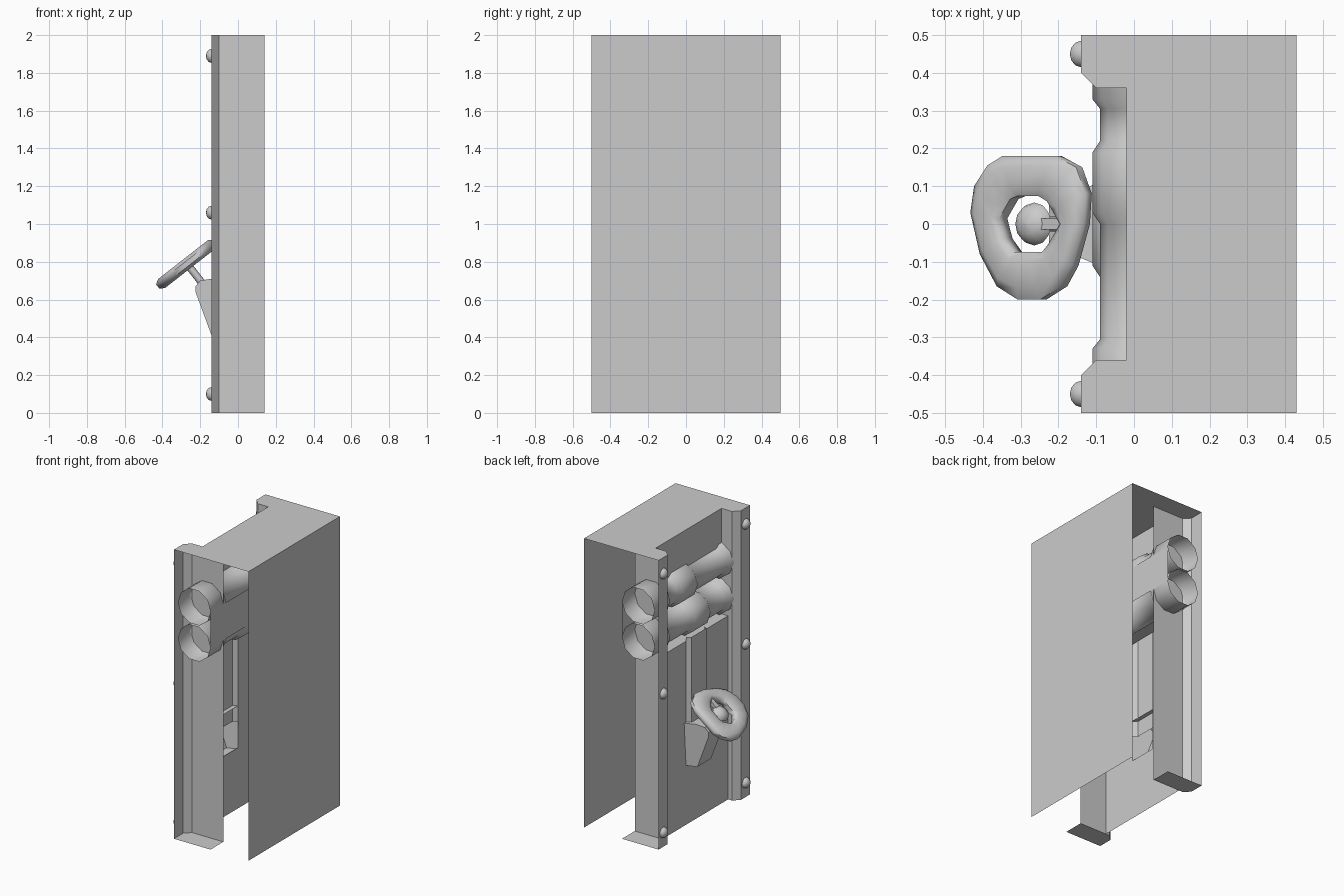
import bpy, bmesh, math
from mathutils import Vector, Matrix

if "Cube" in bpy.data.objects:
    bpy.data.objects.remove(bpy.data.objects["Cube"])


def make(name, verts, faces, smooth=None):
    me = bpy.data.meshes.new(name)
    me.from_pydata([tuple(v) for v in verts], [], faces)
    me.update()
    ob = bpy.data.objects.new(name, me)
    bpy.context.collection.objects.link(ob)
    if smooth:
        bpy.ops.object.select_all(action='DESELECT')
        ob.select_set(True)
        bpy.context.view_layer.objects.active = ob
        bpy.ops.object.shade_smooth_by_angle(angle=math.radians(smooth))
    return ob


def loft(name, rings, smooth=None, closed=True, loop=False, cap_first=False, cap_last=False):
    n = len(rings[0])
    verts = [v for r in rings for v in r]
    faces = []
    for i in range(len(rings) - (0 if loop else 1)):
        a, b = i * n, (i + 1) % len(rings) * n
        for j in range(n if closed else n - 1):
            k = (j + 1) % n
            faces.append((a + j, a + k, b + k, b + j))
    if cap_first:
        faces.append(tuple(range(n)))
    if cap_last:
        faces.append(tuple(range(len(verts) - n, len(verts))))
    return make(name, verts, faces, smooth)


def dome(name, loc, direction, r, squash=1.0, segs=10):
    rings = []
    rot = Vector((0, 0, 1)).rotation_difference(Vector(direction)).to_matrix()
    for t in (0, 30, 60, 88):
        t = math.radians(t)
        rings.append([Vector(loc) + rot @ Vector((r * math.cos(t) * math.cos(a), r * math.cos(t) * math.sin(a),
                      r * squash * math.sin(t))) for a in (2 * math.pi * i / segs for i in range(segs))])
    return loft(name, rings, 50, cap_last=True)


# Open shell: roof with corner tabs, and rear wall
half = [(-0.02, 0.36), (-0.10, 0.36), (-0.14, 0.40), (-0.14, 0.5), (0.43, 0.5)]
roof = half + [(x, -y) for x, y in reversed(half)]
make("roof", [(x, y, 2) for x, y in roof], [tuple(range(len(roof)))])
make("rear_wall", [(0.43, -0.5, 0), (0.43, 0.5, 0), (0.43, 0.5, 2), (0.43, -0.5, 2)], [(0, 1, 2, 3)])

# Side posts with foot plates and domed bolts
for s, side in ((1, "left"), (-1, "right")):
    prof = [(-0.14, 0.5 * s), (-0.14, 0.40 * s), (-0.10, 0.36 * s), (0.14, 0.36 * s)]
    loft(side + "_post", [[(x, y, z) for x, y in prof] for z in (0, 2)], closed=False)
    make(side + "_foot", [(x, y, 0) for x, y in prof + [(0.14, 0.5 * s)]], [(0, 1, 2, 3, 4)])
    for i, z in enumerate((0.10, 1.06, 1.89)):
        dome(f"{side}_bolt_{i}", (-0.14, 0.45 * s, z), (-1, 0, 0), 0.037, 0.8)

# Front panels: upper strip, and lower panel with a central opening
make("upper_panel", [(-0.02, -0.36, 1.72), (-0.02, 0.36, 1.72), (-0.02, 0.36, 2), (-0.02, -0.36, 2)], [(0, 1, 2, 3)])
for name, y0, y1, z0, z1 in (("panel_a", -0.36, -0.1, 0, 1.27), ("panel_b", 0.1, 0.36, 0, 1.27),
                             ("panel_c", -0.1, 0.1, 0, 0.42)):
    make("lower_" + name, [(-0.07, y0, z0), (-0.07, y1, z0), (-0.07, y1, z1), (-0.07, y0, z1)], [(0, 1, 2, 3)])
make("ledge", [(-0.07, -0.36, 1.27), (-0.07, 0.36, 1.27), (0.015, 0.36, 1.27), (0.015, -0.36, 1.27)], [(0, 1, 2, 3)])

# Raised central channel, open at the rear
chan = [(-0.07, -0.1), (-0.1, -0.08), (-0.1, 0.08), (-0.07, 0.1)]
loft("channel", [[(x, y, z) for x, y in chan] for z in (0.6, 1.3)], closed=False)

# Pair of horizontal stepped tubes with open ends, and the web behind them
for name, z0, c in (("upper_tube", 1.645, 0.11), ("lower_tube", 1.395, -0.03)):
    steps = [(-0.5, 0.125), (-0.33, 0.125), (-0.305, 0.105), (c - 0.11, 0.105), (c - 0.08, 0.125),
             (c + 0.08, 0.125), (c + 0.11, 0.105), (0.305, 0.105), (0.33, 0.125), (0.5, 0.125)]
    rings = [[(0.015 + r * math.cos(a), y, z0 + r * math.sin(a)) for a in (math.pi * i / 5 for i in range(10))]
             for y, r in steps]
    loft(name, rings, 40)
make("tube_web", [(0.14, -0.5, 1.395), (0.14, 0.5, 1.395), (0.14, 0.5, 1.645), (0.14, -0.5, 1.645)], [(0, 1, 2, 3)])

# Wedge-shaped steering bracket, open at the rear
wedge = [(-0.07, 0.41, 0.10), (-0.14, 0.41, 0.075), (-0.225, 0.64, 0.075), (-0.225, 0.67, 0.075),
         (-0.20, 0.70, 0.08), (-0.14, 0.71, 0.09), (-0.07, 0.71, 0.12)]
n = len(wedge)
verts = [(x, s * w, z) for s in (-1, 1) for x, z, w in wedge]
faces = [(i, i + 1, n + i + 1, n + i) for i in range(n - 1)] + [tuple(range(n)), tuple(range(n, 2 * n))]
make("bracket", verts, faces, 25)

# Steering wheel: rounded triangular ring with hexagonal opening, tilted
centre = Vector((-0.27, 0, 0.79))
slope = math.radians(38)
outline = [(-.155, .03), (-.145, .1), (-.11, .155), (-.07, .18), (.07, .18), (.125, .15), (.15, .08), (.145, 0),
           (.115, -.11), (.085, -.165), (.03, -.2), (-.03, -.2), (-.085, -.165), (-.13, -.08)]
section = [(0, -.6), (0, .6), (.2, 1), (.75, 1), (1, .45), (1, -.45), (.75, -1), (.2, -1)]


def tilt(x, y, h):
    return centre + Vector((x - h * math.sin(slope), y, x * math.tan(slope) + h * math.cos(slope)))


rings = []
for x, y in outline:
    a, d = math.atan2(y, x), math.hypot(x, y)
    hexr = 0.085 * math.cos(math.pi / 6) / math.cos(a % (math.pi / 3) - math.pi / 6)
    rings.append([tilt((hexr + (d - hexr) * t) * math.cos(a), (hexr + (d - hexr) * t) * math.sin(a), h * 0.03)
                  for t, h in section])
loft("steering_wheel", rings, 60, loop=True)

# Hub, spoke and shaft
normal = Vector((-math.sin(slope), 0, math.cos(slope)))
dome("hub", centre - normal * 0.01, normal, 0.057, 0.65, 12)
dome("hub_underside", centre - normal * 0.01, -normal, 0.057, 0.3, 12)
loft("spoke", [[tilt(x, y, h) for y, h in ((-.015, -.012), (.015, -.012), (.015, .012), (-.015, .012))]
               for x in (0.03, 0.09)])
rot = Vector((0, 0, 1)).rotation_difference(normal).to_matrix()
loft("shaft", [[centre - normal * d + rot @ Vector((0.02 * math.cos(a), 0.02 * math.sin(a), 0))
                for a in (math.pi * i / 4 for i in range(8))] for d in (0.01, 0.16)], 50)
